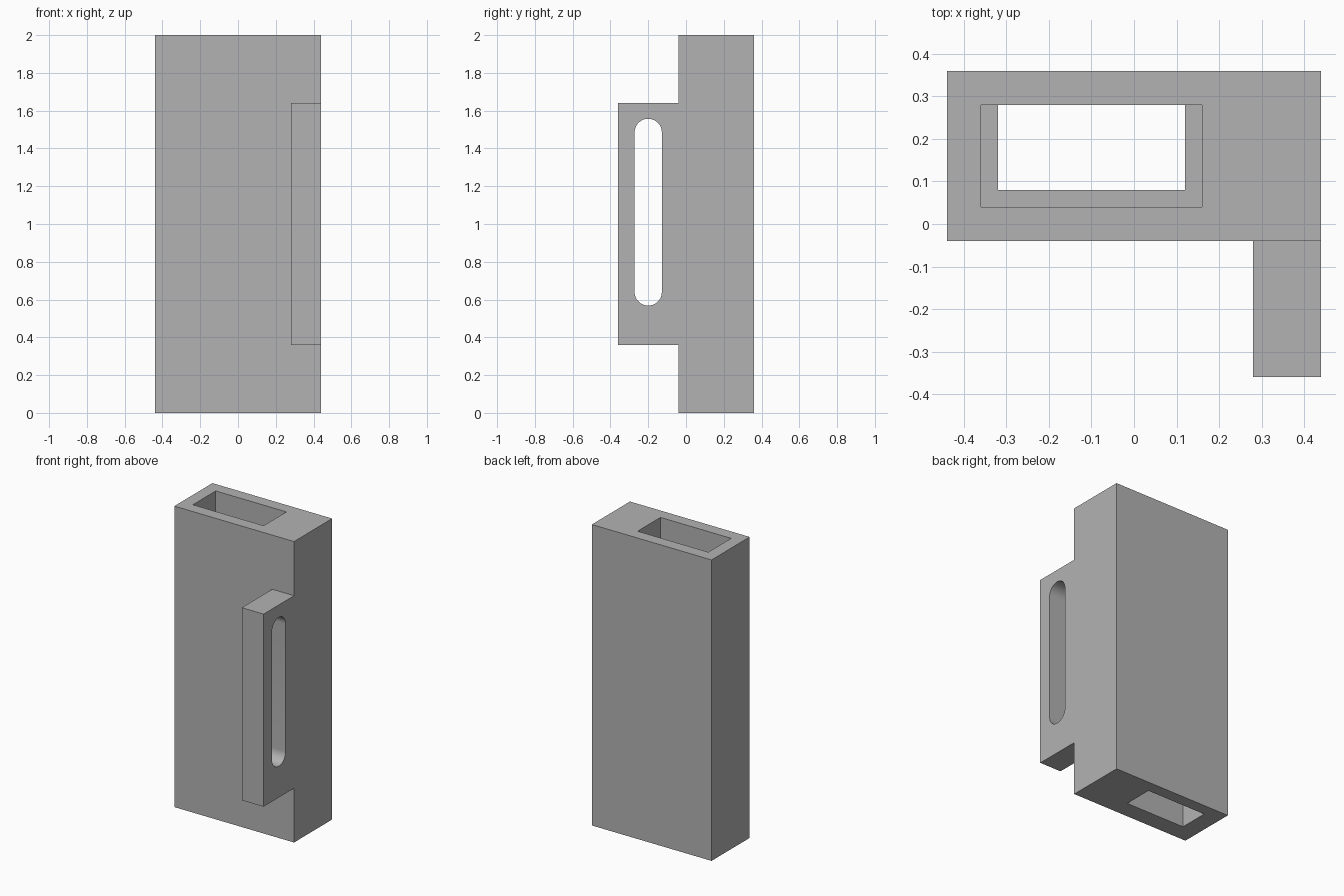
import bpy
import bmesh
import math

old = bpy.data.objects.get("Cube")
if old:
    bpy.data.objects.remove(old, do_unlink=True)

grey = bpy.data.materials.new("plain_grey")
grey.use_nodes = True
colour = (0.45, 0.45, 0.45, 1)
grey.diffuse_color = colour
grey.node_tree.nodes["Principled BSDF"].inputs["Base Color"].default_value = colour


def make_object(name, bm):
    bmesh.ops.recalc_face_normals(bm, faces=bm.faces)
    mesh = bpy.data.meshes.new(name)
    bm.to_mesh(mesh)
    bm.free()
    mesh.materials.append(grey)
    obj = bpy.data.objects.new(name, mesh)
    bpy.context.collection.objects.link(obj)
    return obj


def box(name, low, high):
    bm = bmesh.new()
    bmesh.ops.create_cube(bm, size=1)
    for v in bm.verts:
        v.co = [h if c > 0 else l for c, l, h in zip(v.co, low, high)]
    return make_object(name, bm)


def slot(name, x0, x1, y, z0, z1, radius, steps=24):
    """Upright rounded slot running along x."""
    bm = bmesh.new()
    ring = []
    for centre, start in ((z1, 0), (z0, math.pi)):
        for i in range(steps + 1):
            a = start + math.pi * i / steps
            ring.append(bm.verts.new((x0, y + radius * math.cos(a), centre + radius * math.sin(a))))
    face = bm.faces.new(ring)
    grown = bmesh.ops.extrude_face_region(bm, geom=[face])["geom"]
    moved = [g for g in grown if isinstance(g, bmesh.types.BMVert)]
    bmesh.ops.translate(bm, verts=moved, vec=(x1 - x0, 0, 0))
    return make_object(name, bm)


def combine(target, other, operation):
    mod = target.modifiers.new(other.name, 'BOOLEAN')
    mod.operation = operation
    mod.solver = 'EXACT'
    mod.object = other
    bpy.context.view_layer.objects.active = target
    bpy.ops.object.modifier_apply(modifier=mod.name)
    bpy.data.objects.remove(other, do_unlink=True)


# Upright block with the side grip flush to its left face
body = box("holder_body", (-0.44, -0.04, 0), (0.44, 0.36, 2))
combine(body, box("side_grip", (0.28, -0.36, 0.36), (0.44, 0.0, 1.64)), 'UNION')

# Wide pocket from the top, narrower opening through the floor
combine(body, box("pocket", (-0.36, 0.04, 0.2), (0.16, 0.28, 2.2)), 'DIFFERENCE')
combine(body, box("floor_opening", (-0.32, 0.08, -0.2), (0.12, 0.28, 0.4)), 'DIFFERENCE')

# Rounded slot through the grip
combine(body, slot("grip_slot", 0.2, 0.5, -0.2, 0.64, 1.485, 0.072), 'DIFFERENCE')

# Merge leftover coplanar faces and shade the slot ends smoothly
bm = bmesh.new()
bm.from_mesh(body.data)
bmesh.ops.remove_doubles(bm, verts=bm.verts, dist=0.0001)
bmesh.ops.dissolve_limit(bm, angle_limit=math.radians(1), verts=bm.verts, edges=bm.edges)
bm.to_mesh(body.data)
bm.free()
bpy.ops.object.select_all(action='DESELECT')
body.select_set(True)
bpy.context.view_layer.objects.active = body
bpy.ops.object.shade_smooth_by_angle(angle=math.radians(30))
